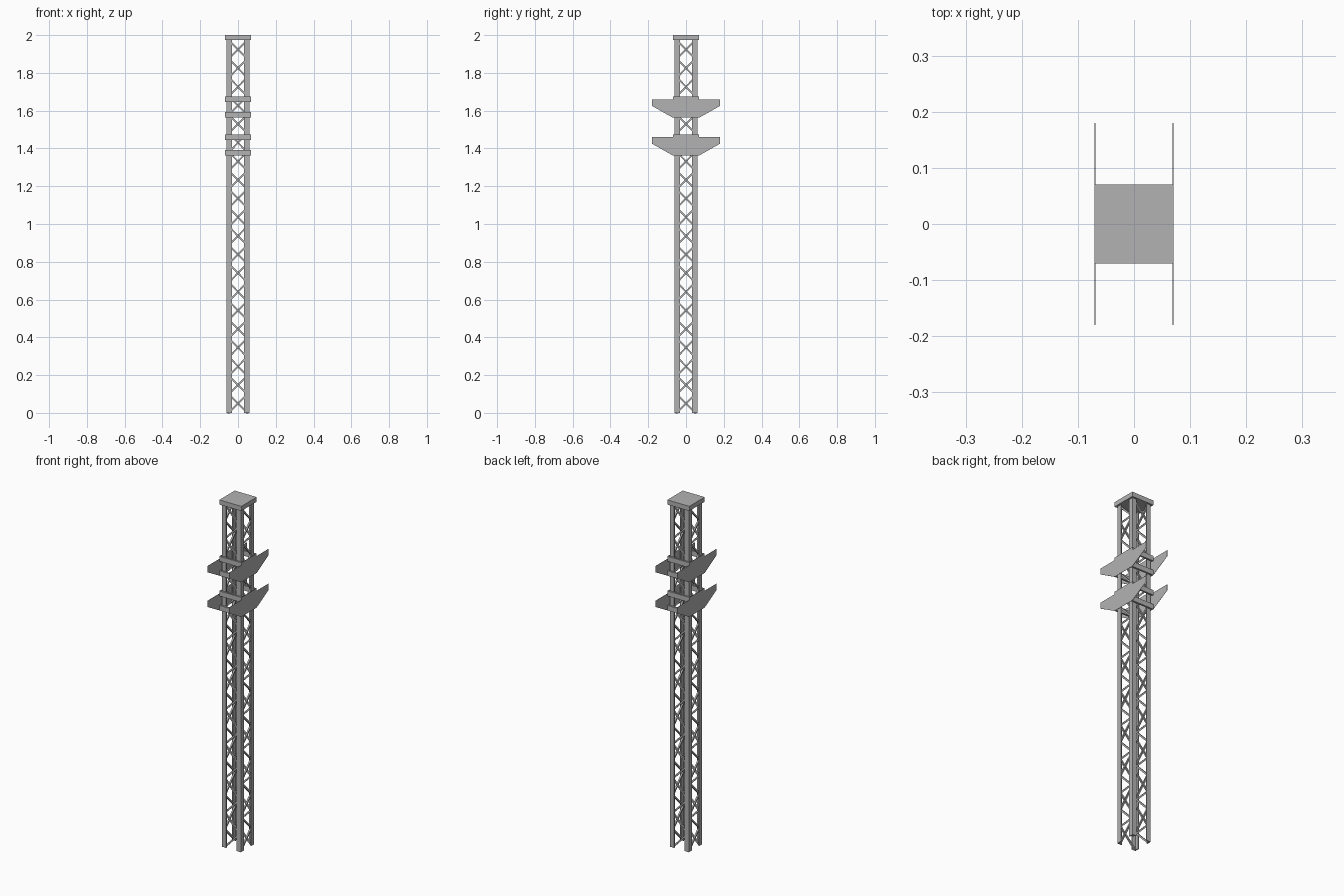
import bpy, bmesh, math
from mathutils import Matrix, Vector

cube = bpy.data.objects.get("Cube")
if cube:
    bpy.data.objects.remove(cube, do_unlink=True)

GREY = (0.45, 0.45, 0.45, 1)
steel = bpy.data.materials.new("steel_grey")
steel.use_nodes = True
steel.diffuse_color = GREY
steel.node_tree.nodes["Principled BSDF"].inputs["Base Color"].default_value = GREY

HALF = 0.06        # outer half width of the mast
WIDE = 0.07        # half width of the cap and collars
CAP_BASE = 1.973
CELLS = 20


def finish(name, bm):
    mesh = bpy.data.meshes.new(name)
    bm.to_mesh(mesh)
    bm.free()
    mesh.materials.append(steel)
    obj = bpy.data.objects.new(name, mesh)
    bpy.context.collection.objects.link(obj)
    return obj


def add_box(bm, low, high, turn=Matrix()):
    low, high = Vector(low), Vector(high)
    place = Matrix.Translation((low + high) / 2) @ Matrix.Diagonal((*(high - low), 1))
    bmesh.ops.create_cube(bm, size=1, matrix=turn @ place)


def add_prism(bm, outline, depth):
    face = bm.faces.new([bm.verts.new(p) for p in outline])
    moved = bmesh.ops.extrude_face_region(bm, geom=[face])["geom"]
    verts = [g for g in moved if isinstance(g, bmesh.types.BMVert)]
    bmesh.ops.translate(bm, verts=verts, vec=depth)
    bmesh.ops.recalc_face_normals(bm, faces=bm.faces)


def quarter(i):
    return Matrix.Rotation(i * math.pi / 2, 4, "Z")


# Four angle-iron corner posts, open towards the middle
LEG, THICK = 0.027, 0.005
inner, web = HALF - LEG, HALF - THICK
angle_iron = [(HALF, HALF), (inner, HALF), (inner, web), (web, web), (web, inner), (HALF, inner)]
for i, name in enumerate(("back_left", "back_right", "front_right", "front_left")):
    bm = bmesh.new()
    add_prism(bm, [(x, y, 0) for x, y in angle_iron], (0, 0, CAP_BASE))
    bm.transform(quarter(i))
    finish(name + "_post", bm)

# Zigzag lattice on each side; opposite sides slope the other way
step = CAP_BASE / CELLS
reach = 0.048
bar = 0.0045
for i, name in enumerate(("front", "left", "back", "right")):
    bm = bmesh.new()
    length = math.hypot(2 * reach, step) / 2
    for cell in range(CELLS):
        slope = math.atan2(step, 2 * reach) * (-1) ** cell
        place = Matrix.Translation((0, bar - web, (cell + 0.5) * step))
        turn = quarter(i) @ place @ Matrix.Rotation(-slope, 4, "Y")
        add_box(bm, (-length, -bar, -bar), (length, bar, bar), turn)
    finish(name + "_lattice", bm)

# Solid cap
bm = bmesh.new()
add_box(bm, (-WIDE, -WIDE, CAP_BASE), (WIDE, WIDE, 2))
finish("top_cap", bm)

# Two bracket sets: thin winged side plates joined by front and back collar bars
wing = [(0.07, 0), (0.18, 0.062), (0.18, 0.097), (0.07, 0.097), (0.07, 0.112)]
outline = wing + [(-y, z) for y, z in reversed(wing)]
for level, base in (("lower", 1.363), ("upper", 1.563)):
    for side, sx in (("left", 1), ("right", -1)):
        bm = bmesh.new()
        add_prism(bm, [(sx * WIDE, y, base + z) for y, z in outline], (-sx * 0.001, 0, 0))
        finish(f"{level}_{side}_wing_plate", bm)
    for end, sy in (("front", -1), ("back", 1)):
        bm = bmesh.new()
        for z in (base, base + 0.083):
            y0, y1 = sorted((sy * HALF, sy * WIDE))
            add_box(bm, (-WIDE, y0, z), (WIDE, y1, z + 0.029))
        finish(f"{level}_{end}_collar_bars", bm)
